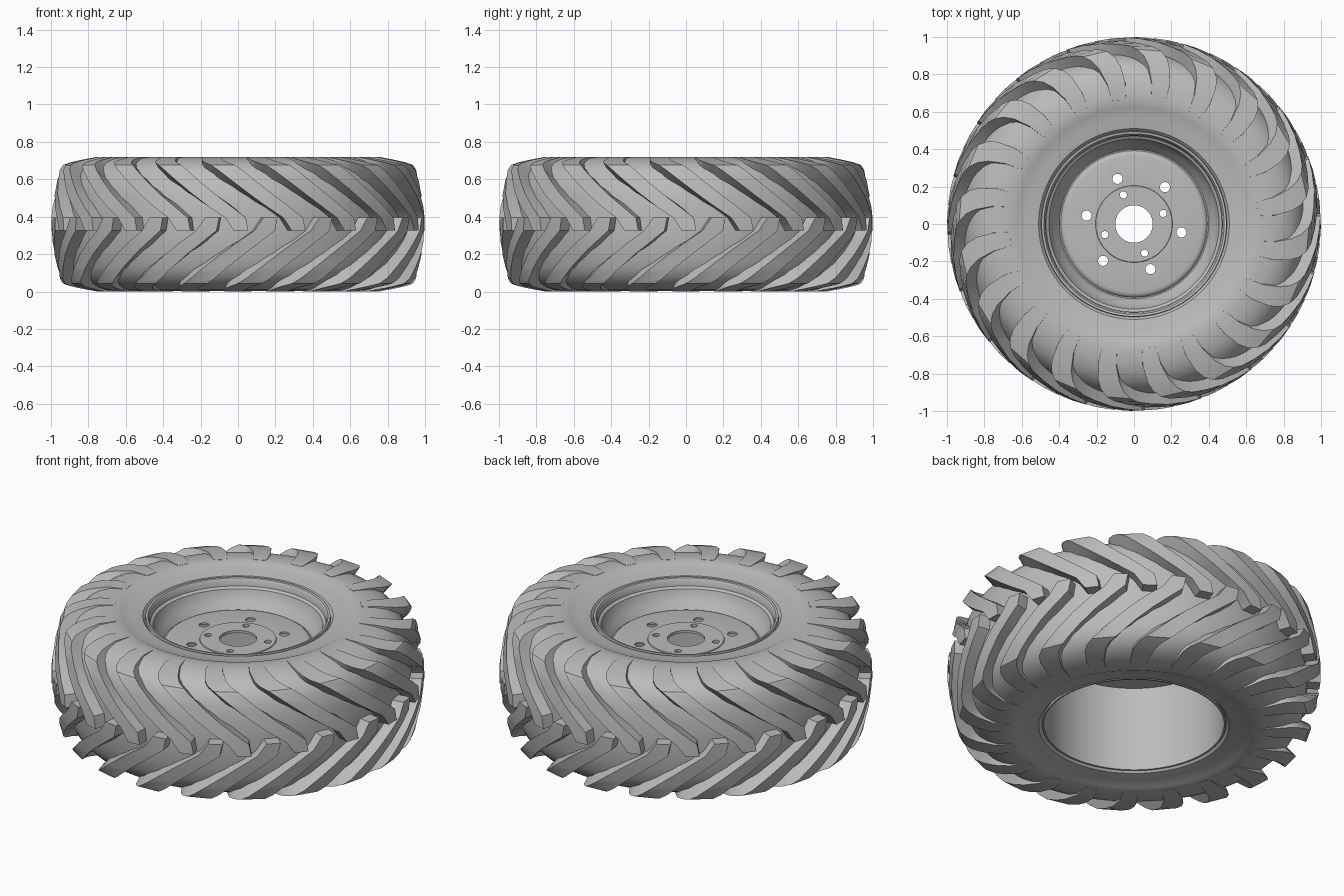
import bpy, bmesh, math
from math import cos, sin, radians, tau

if "Cube" in bpy.data.objects:
    bpy.data.objects.remove(bpy.data.objects["Cube"])

MID = 0.36     # half height of the wheel
LUGS = 20      # lugs on each side

grey = bpy.data.materials.new("plain grey")
grey.use_nodes = True
grey.diffuse_color = (0.5, 0.5, 0.5, 1)
grey.node_tree.nodes["Principled BSDF"].inputs["Base Color"].default_value = (0.5, 0.5, 0.5, 1)


def finish(bm, name, angle=30):
    bmesh.ops.recalc_face_normals(bm, faces=bm.faces)
    mesh = bpy.data.meshes.new(name)
    bm.to_mesh(mesh)
    bm.free()
    mesh.materials.append(grey)
    obj = bpy.data.objects.new(name, mesh)
    bpy.context.collection.objects.link(obj)
    smooth(obj, angle)
    return obj


def smooth(obj, angle=30):
    bpy.ops.object.select_all(action="DESELECT")
    obj.select_set(True)
    bpy.context.view_layer.objects.active = obj
    bpy.ops.object.shade_smooth_by_angle(angle=radians(angle))


def revolve(profile, name, steps=120):
    """Turn a closed (radius, height) outline around z."""
    bm = bmesh.new()
    rings = [[bm.verts.new((r * cos(tau * i / steps), r * sin(tau * i / steps), z))
              for i in range(steps)] for r, z in profile]
    for a, b in zip(rings, rings[1:] + rings[:1]):
        for i in range(steps):
            j = (i + 1) % steps
            bm.faces.new((a[i], a[j], b[j], b[i]))
    return finish(bm, name)


def mirrored(half):
    """Complete an upper half outline with its mirror image below."""
    return half + [(r, 2 * MID - z) for r, z in reversed(half)]


# Tyre carcass
revolve(mirrored([(0.485, 0.5), (0.49, 0.67), (0.51, 0.692), (0.56, 0.702), (0.625, 0.711),
                  (0.633, 0.715), (0.69, 0.718), (0.75, 0.712), (0.80, 0.697), (0.845, 0.672),
                  (0.88, 0.635), (0.905, 0.585), (0.921, 0.51), (0.93, 0.42)]), "tyre_carcass")

# Rim with lip, sloped well and wheel disc
rim = revolve([(0.10, 0.56), (0.204, 0.56), (0.206, 0.555), (0.365, 0.555), (0.379, 0.552),
               (0.387, 0.545), (0.392, 0.538), (0.399, 0.538), (0.407, 0.55), (0.425, 0.575),
               (0.445, 0.605), (0.455, 0.64), (0.47, 0.65), (0.474, 0.68), (0.482, 0.692),
               (0.494, 0.694), (0.498, 0.67), (0.492, 0.60), (0.492, 0.035), (0.482, 0.035),
               (0.478, 0.535), (0.375, 0.535), (0.365, 0.545), (0.10, 0.545)], "rim")

# Bolt holes through the disc
bm = bmesh.new()
for count, distance, radius, first in ((6, 0.257, 0.027, 50), (4, 0.166, 0.019, 20)):
    for i in range(count):
        a = radians(first) + tau * i / count
        hole = bmesh.ops.create_cone(bm, cap_ends=True, segments=24, radius1=radius,
                                     radius2=radius, depth=0.4)
        bmesh.ops.translate(bm, verts=hole["verts"],
                            vec=(distance * cos(a), distance * sin(a), 0.54))
cutter = finish(bm, "hole_cutter")
cutter.hide_render = True
cut = rim.modifiers.new("holes", "BOOLEAN")
cut.object = cutter
cut.solver = "EXACT"
bpy.context.view_layer.objects.active = rim
bpy.ops.object.modifier_apply(modifier=cut.name)
bpy.data.objects.remove(cutter)
smooth(rim)

# Lug stations: outer radius, outer z, root radius, root z, sweep, half width (degrees)
STATIONS = [
    (0.665, 0.718, 0.665, 0.69, 0.0, 2.6),
    (0.68, 0.720, 0.68, 0.69, 0.0, 3.3),
    (0.76, 0.719, 0.74, 0.68, 0.2, 3.6),
    (0.85, 0.702, 0.80, 0.65, 1.8, 3.9),
    (0.90, 0.690, 0.83, 0.64, 3.6, 4.0),
    (0.935, 0.677, 0.85, 0.62, 6.0, 4.0),
    (0.953, 0.65, 0.87, 0.59, 8.5, 3.9),
    (0.967, 0.59, 0.88, 0.55, 13.0, 3.7),
    (0.982, 0.52, 0.89, 0.50, 18.3, 3.6),
    (0.992, 0.45, 0.90, 0.45, 23.8, 3.5),
    (0.998, 0.395, 0.90, 0.395, 28.2, 3.2),
    (0.999, 0.325, 0.90, 0.325, 30.0, 2.2),
]


def add_lug(bm, start, lower):
    sections = []
    for ro, zo, ri, zi, sweep, half in STATIONS:
        root = half * 1.1
        ring = []
        for r, z, w in ((ro, zo, -half), (ro, zo, half), (ri, zi, root), (ri, zi, -root)):
            a = radians(start + sweep + w)
            ring.append(bm.verts.new((r * cos(a), r * sin(a), 2 * MID - z if lower else z)))
        sections.append(ring)
    for a, b in zip(sections, sections[1:]):
        for i in range(4):
            j = (i + 1) % 4
            bm.faces.new((a[i], a[j], b[j], b[i]))
    bm.faces.new(sections[0])
    bm.faces.new(sections[-1])


# Chevron lugs, the lower row shifted by half a pitch
for name, shift, lower in (("upper_lugs", 7, False), ("lower_lugs", 16, True)):
    bm = bmesh.new()
    for i in range(LUGS):
        add_lug(bm, shift + 360 / LUGS * i, lower)
    finish(bm, name, 25)
